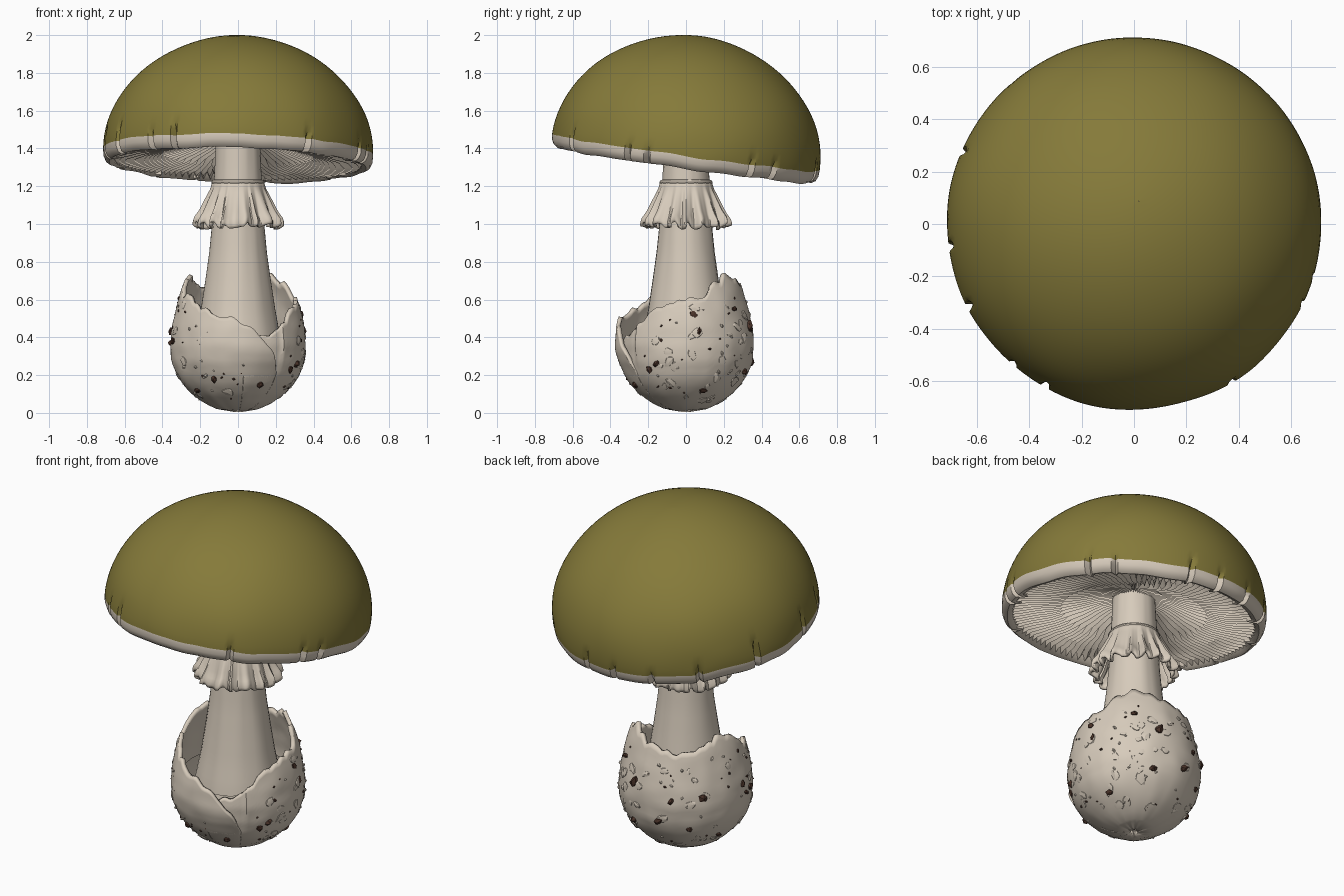
import bpy
import bmesh
import random
from math import sin, cos, pi, radians
from mathutils import Vector, Matrix, noise

random.seed(4)
default_cube = bpy.data.objects.get("Cube")
if default_cube:
    bpy.data.objects.remove(default_cube, do_unlink=True)


def make_material(name, color):
    mat = bpy.data.materials.new(name)
    mat.use_nodes = True
    mat.diffuse_color = (*color, 1)
    shader = next(n for n in mat.node_tree.nodes if n.type == 'BSDF_PRINCIPLED')
    shader.inputs["Base Color"].default_value = (*color, 1)
    shader.inputs["Roughness"].default_value = 0.8
    return mat


olive = make_material("olive skin", (0.235, 0.195, 0.042))
cream = make_material("cream flesh", (0.68, 0.60, 0.50))
brown = make_material("dark brown wart", (0.07, 0.034, 0.023))


def finish(name, bm, mats, angle=35, thickness=0):
    """Turn a bmesh into a smooth-shaded object, optionally thickened inwards."""
    mesh = bpy.data.meshes.new(name)
    bm.to_mesh(mesh)
    bm.free()
    for mat in mats:
        mesh.materials.append(mat)
    obj = bpy.data.objects.new(name, mesh)
    bpy.context.collection.objects.link(obj)
    bpy.ops.object.select_all(action='DESELECT')
    obj.select_set(True)
    bpy.context.view_layer.objects.active = obj
    bpy.ops.object.shade_smooth_by_angle(angle=radians(angle))
    if thickness:
        solid = obj.modifiers.new("thickness", 'SOLIDIFY')
        solid.thickness = thickness
        solid.offset = -1
    return obj


def grid(rows, cols, point, closed=True):
    """Surface of rows (bottom to top) by columns (counter-clockwise)."""
    bm = bmesh.new()
    verts = [[bm.verts.new(point(i, j)) for j in range(cols)] for i in range(rows)]
    for i in range(rows - 1):
        for j in range(cols if closed else cols - 1):
            k = (j + 1) % cols
            bm.faces.new((verts[i][j], verts[i][k], verts[i + 1][k], verts[i + 1][j]))
    return bm


def polar(r, a, z):
    return Vector((r * cos(a), r * sin(a), z))


def interp(points, x):
    """Piecewise linear lookup in a list of (x, value)."""
    for (x0, v0), (x1, v1) in zip(points, points[1:]):
        if x <= x1:
            return v0 + (v1 - v0) * max(0, (x - x0) / (x1 - x0))
    return points[-1][1]


def wobble(p, scale, amount):
    return amount * noise.noise(Vector(p) * scale)


# Cap: tilted dome with a pale rolled rim and small radial splits
TILT = (Matrix.Translation((0, 0, 1.38)) @ Matrix.Rotation(radians(-8), 4, 'X')
        @ Matrix.Rotation(radians(1.7), 4, 'Y'))
RIM = [(0.635, -0.03), (0.655, -0.06), (0.68, -0.068), (0.7, -0.055), (0.712, -0.03)]
DOME_STEPS = 26
dome = [(0.715 * max(sin(t), 0.002) ** 1.06, 0.62 * cos(t))
        for t in (pi / 2 * (1 - i / DOME_STEPS) for i in range(DOME_STEPS + 1))]
cap_profile = RIM + dome
CAP_COLS = 240
SPLITS = [30, 42, 77, 92, 110, 131, 158, 187, 207, 229, 242, 301, 335, 344]
split_height = {round(a * CAP_COLS / 360): random.uniform(0.03, 0.13) for a in SPLITS}


def cap_point(i, j):
    r, z = cap_profile[i]
    a = 2 * pi * j / CAP_COLS
    top = split_height.get(j, -1)
    if top > z and i > 0:
        r -= 0.035 * min(1, (top - z) / 0.06)
    if i < len(RIM) + 3:
        z += wobble(polar(1, a, 0), 4, 0.012)
    r += wobble(polar(r, a, z), 3, 0.006)
    return TILT @ polar(r, a, z)


bm = grid(len(cap_profile), CAP_COLS, cap_point)
for n, face in enumerate(bm.faces):
    face.material_index = 0 if n // CAP_COLS >= len(RIM) else 1
bmesh.ops.remove_doubles(bm, verts=bm.verts, dist=0.0005)
finish("cap", bm, [olive, cream], 40)

# Gills: pleated underside, rising from the rim to the stem
GILLS = 110
GILL_ROWS = 12


def gill_point(i, j):
    t = i / (GILL_ROWS - 1)
    r = 0.66 - 0.57 * t
    a = 2 * pi * j / (2 * GILLS)
    a += 0.08 * sin(3 * t) + wobble((cos(a), sin(a), t * 2), 3, 0.04)
    blade = j % 2 * (0.02 + 0.035 * sin(pi * min(1, t * 1.1 + 0.1)))
    short = 0.4 if j % 4 == 1 and t > 0.5 else 1
    return TILT @ polar(r, a, -0.03 + 0.115 * t ** 0.8 - blade * short)


finish("gills", grid(GILL_ROWS, 2 * GILLS, gill_point), [cream], 20)

# Stem: tapered column widening into the bulb
STEM = [(0.2, 0.25), (0.4, 0.225), (0.55, 0.197), (0.7, 0.174), (0.85, 0.153),
        (1, 0.138), (1.15, 0.129), (1.3, 0.121), (1.5, 0.113)]


def stem_point(i, j):
    z = 0.2 + 1.3 * i / 26
    a = 2 * pi * j / 40
    r = interp(STEM, z) + wobble((3 * cos(a), 3 * sin(a), z), 1.5, 0.005)
    return polar(r, a, z)


finish("stem", grid(27, 40, stem_point), [cream])

# Skirt: pleated ring hanging from the upper stem, with a ragged hem
SKIRT = [(0, 0.225), (0.12, 0.225), (0.3, 0.2), (0.6, 0.172), (0.85, 0.147), (1, 0.138)]


def skirt_point(i, j):
    t = i / 14
    a = 2 * pi * j / 180
    loose = (1 - t) ** 1.2
    phase = 17 * a + 2.5 * noise.noise(polar(2, a, 0))
    fold = 0.7 * cos(phase) + 0.3 * cos(2 * phase + 1)
    r = interp(SKIRT, t) + 0.022 * loose * fold
    hem = 0.99 + 0.012 * sin(phase + 1) + wobble(polar(3, a, 5), 2, 0.02)
    return polar(r, a, hem + (1.22 - hem) * t)


finish("skirt", grid(15, 180, skirt_point), [cream], 40, 0.016)


def collar_point(i, j):
    r, z = [(0.138, 1.21), (0.141, 1.222), (0.134, 1.232), (0.113, 1.238)][i]
    return polar(r, 2 * pi * j / 48, z)


finish("skirt_collar", grid(4, 48, collar_point), [cream])

# Cup: round torn sack, its two ends overlapping at the front
BULB = [(0.005, 0.02), (0.02, 0.11), (0.05, 0.175), (0.1, 0.245), (0.15, 0.293),
        (0.2, 0.325), (0.27, 0.35), (0.36, 0.36), (0.45, 0.352), (0.55, 0.33),
        (0.65, 0.303), (0.75, 0.265)]
LIP = [(-85, 0.38), (-60, 0.42), (-42, 0.49), (-30, 0.56), (-10, 0.59), (10, 0.61),
       (18, 0.6), (26, 0.68), (50, 0.73), (75, 0.69), (100, 0.67), (115, 0.645),
       (140, 0.68), (165, 0.73), (185, 0.7), (200, 0.63), (216, 0.62), (235, 0.55),
       (255, 0.52), (270, 0.49), (285, 0.43), (300, 0.33), (308, 0.22)]
CUP_COLS = 160
CUP_ROWS = 28


def cup_point(i, j):
    deg = -85 + 393 * j / (CUP_COLS - 1)
    a = radians(deg)
    lip = interp(LIP, deg) + wobble(polar(3, a, deg / 90), 2.3, 0.025)
    z = 0.005 + (lip - 0.005) * (i / (CUP_ROWS - 1)) ** 1.15
    r = interp(BULB, z) + wobble(polar(0.35, a, z), 9, 0.006)
    flap = min(1, max(0, (deg - 225) / 50)) * 0.02 - (0.012 if deg < -50 else 0)
    r += flap * min(1, max(0, (z - 0.2) / 0.12))
    return polar(r, a, z)


finish("cup", grid(CUP_ROWS, CUP_COLS, cup_point, False), [cream], 40, 0.022)

# Bulb core closing the inside of the cup
bm = bmesh.new()
bmesh.ops.create_icosphere(bm, subdivisions=4, radius=0.31,
                           matrix=Matrix.Translation((0, 0, 0.335)) @ Matrix.Diagonal((1, 1, 0.95, 1)))
bmesh.ops.delete(bm, geom=[v for v in bm.verts if v.co.z > 0.42], context='VERTS')
finish("bulb_core", bm, [cream])


# Warts and flakes scattered over the cup
def add_wart(bm, deg, z, size, height):
    a = radians(deg)
    r = interp(BULB, z)
    slope = (interp(BULB, z + 0.02) - interp(BULB, z - 0.02)) / 0.04
    normal = Vector((cos(a), sin(a), -slope)).normalized()
    place = (Matrix.Translation(polar(r, a, z)) @ normal.to_track_quat('Z', 'Y').to_matrix().to_4x4()
             @ Matrix.Rotation(random.uniform(0, pi), 4, 'Z')
             @ Matrix.Diagonal((size, size * random.uniform(0.5, 0.9), height, 1)))
    ball = bmesh.ops.create_icosphere(bm, subdivisions=1, radius=1)["verts"]
    for v in ball:
        v.co = place @ (v.co * random.uniform(0.7, 1.15))


def scatter(bm, count, low, high, flat):
    for _ in range(count):
        deg = random.uniform(-40, 280)
        size = random.uniform(low, high)
        top = interp(LIP, deg) - 0.05
        add_wart(bm, deg, random.uniform(0.06, top), size, size * flat)


WARTS = [(197, 38), (183, 43), (246, 18), (293, 15), (325, 23), (11, 43), (50, 55),
         (333, 26), (68, 22), (73, 46), (140, 42), (188, 37), (128, 23), (7, 52),
         (100, 27), (112, 40), (215, 12), (160, 16), (20, 12)]
bm = bmesh.new()
for deg, height in WARTS:
    size = random.uniform(0.022, 0.036)
    add_wart(bm, deg, height / 100, size, 0.018)
scatter(bm, 45, 0.005, 0.012, 0.8)
finish("dark_warts", bm, [brown], 20)

bm = bmesh.new()
scatter(bm, 50, 0.006, 0.014, 0.8)
scatter(bm, 60, 0.02, 0.04, 0.22)
finish("pale_flakes", bm, [cream], 20)
